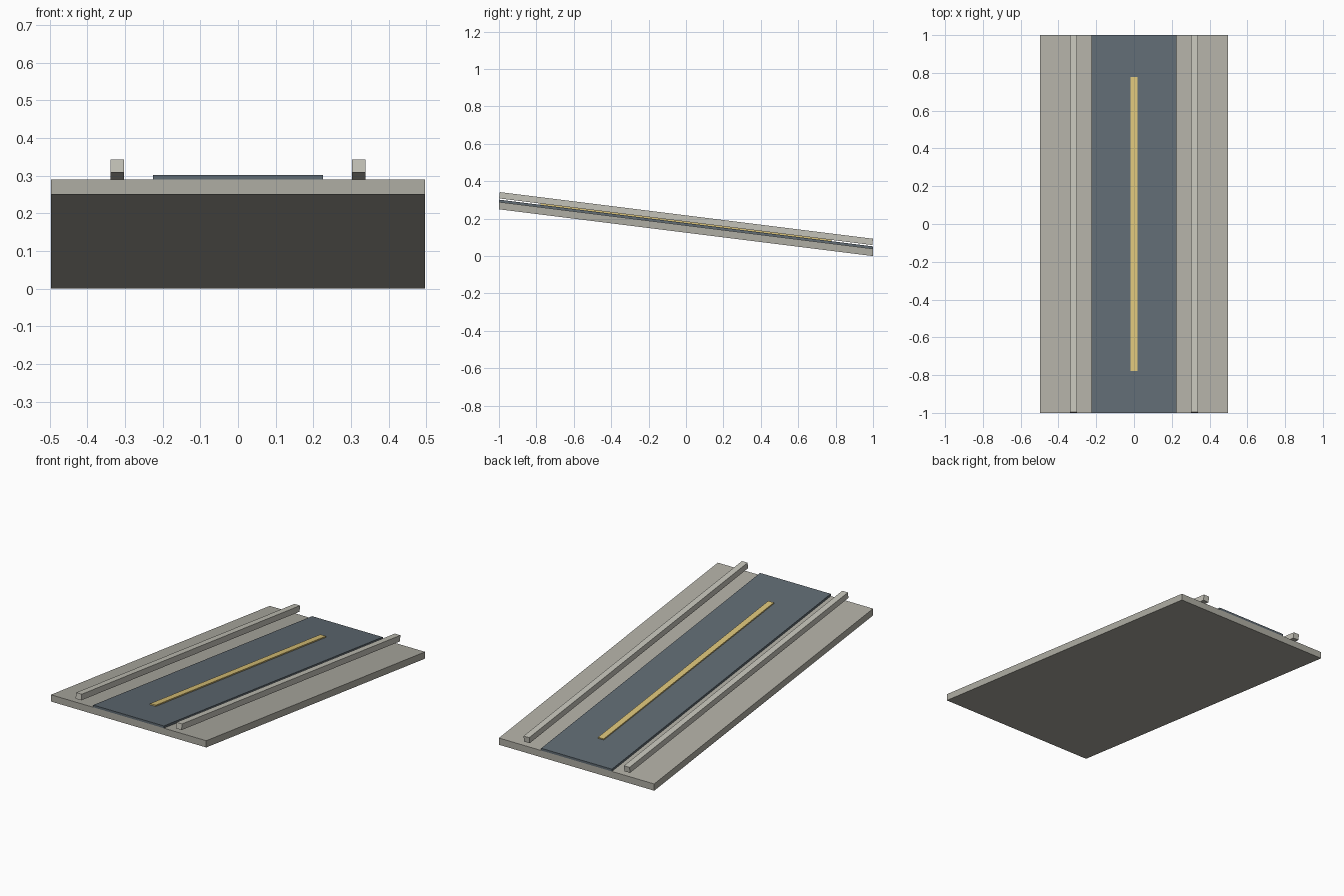
import bpy, bmesh, math
from mathutils import Matrix

if "Cube" in bpy.data.objects:
    bpy.data.objects.remove(bpy.data.objects["Cube"])

DROP = 0.25 / 2          # slope: height lost per unit of y
ANGLE = -math.atan(DROP)


def material(name, rgb):
    m = bpy.data.materials.new(name)
    m.diffuse_color = (*rgb, 1)
    m.use_nodes = True
    m.node_tree.nodes["Principled BSDF"].inputs["Base Color"].default_value = m.diffuse_color
    return m


def finish(name, bm, mat):
    me = bpy.data.meshes.new(name)
    bm.to_mesh(me)
    bm.free()
    me.materials.append(mat)
    ob = bpy.data.objects.new(name, me)
    bpy.context.collection.objects.link(ob)


def sloped_slab(name, width, y0, y1, z0, z1, mat):
    """Box with vertical ends, sheared along the slope; z0, z1 are heights at y = 0."""
    bm = bmesh.new()
    bmesh.ops.create_cube(bm, size=1)
    for v in bm.verts:
        y = y1 if v.co.y > 0 else y0
        z = z1 if v.co.z > 0 else z0
        v.co = (v.co.x * width, y, z - DROP * y)
    finish(name, bm, mat)


def tilted_bar(name, x, width, length, z, height, mat):
    """Square-ended box rotated to lie along the slope; z is its centre at y = 0."""
    bm = bmesh.new()
    bmesh.ops.create_cube(bm, size=1)
    place = (Matrix.Translation((x, 0, z)) @ Matrix.Rotation(ANGLE, 4, 'X')
             @ Matrix.Diagonal((width, length, height, 1)))
    bm.transform(place)
    finish(name, bm, mat)


concrete = material("concrete", (0.43, 0.42, 0.37))
rail_grey = material("rail_grey", (0.55, 0.54, 0.48))
asphalt = material("asphalt", (0.115, 0.145, 0.17))
yellow = material("yellow", (0.70, 0.54, 0.19))

# Ramp deck and road surface
sloped_slab("ramp_deck", 0.994, -1, 1, 0.127, 0.166, concrete)
sloped_slab("road_surface", 0.452, -1, 1, 0.166, 0.179, asphalt)

# Centre stripe
tilted_bar("centre_stripe", 0, 0.036, 1.567, 0.182, 0.008, yellow)

# Side rails, hovering just above the deck
for side, x in (("left", -0.321), ("right", 0.321)):
    tilted_bar(side + "_rail", x, 0.036, 2.011, 0.2025, 0.034, rail_grey)

# Stand the lowest edge on the ground
low = min(v.co.z for o in bpy.data.objects for v in o.data.vertices)
for o in bpy.data.objects:
    o.data.transform(Matrix.Translation((0, 0, -low)))
